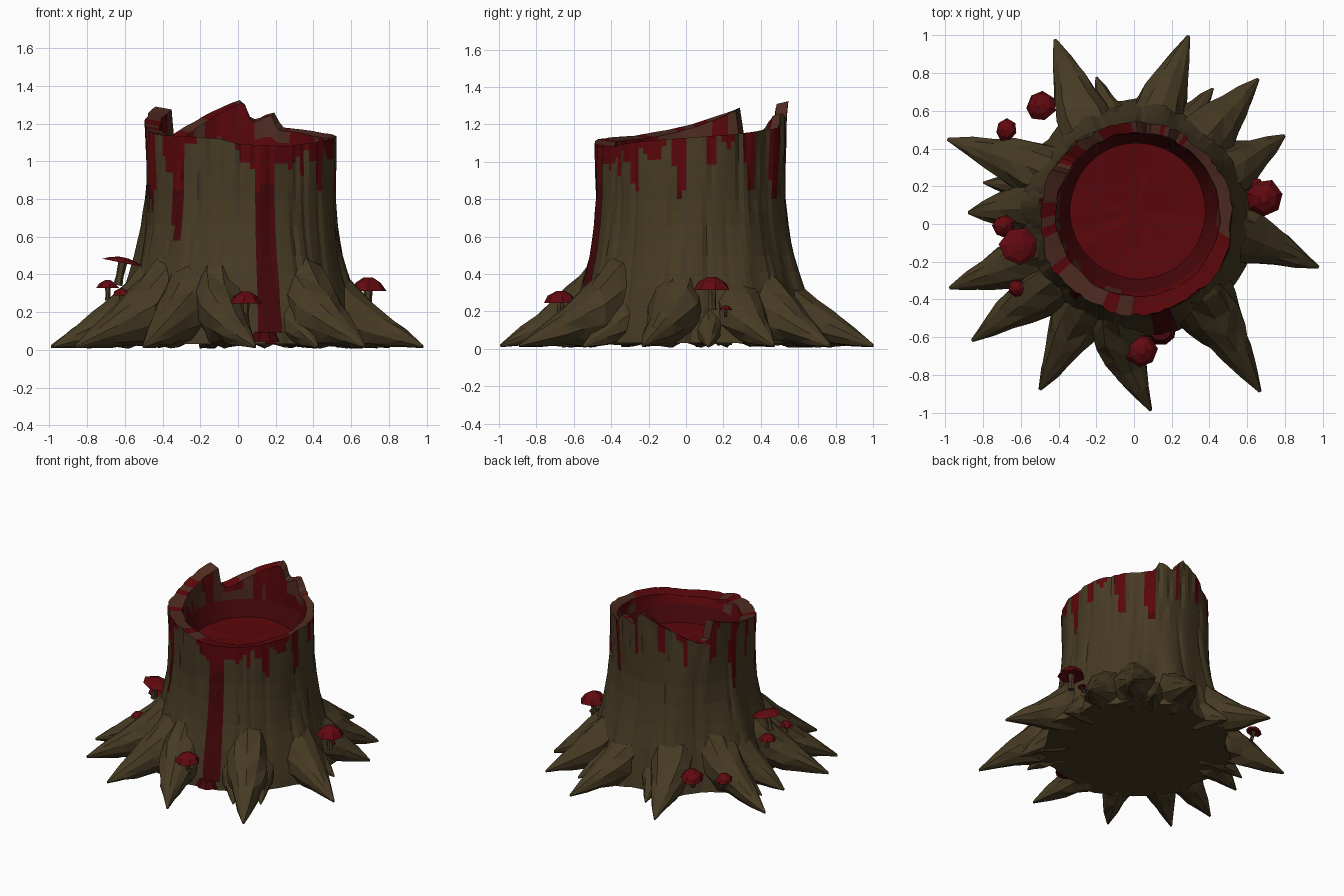
import bpy, bmesh, math, random
from mathutils import Vector, noise, Matrix

if "Cube" in bpy.data.objects:
    bpy.data.objects.remove(bpy.data.objects["Cube"])

random.seed(4)
CX, CY = 0.01, 0.03
N = 120


def mat(name, col):
    m = bpy.data.materials.new(name)
    m.diffuse_color = (*col, 1)
    m.use_nodes = True
    m.node_tree.nodes["Principled BSDF"].inputs["Base Color"].default_value = m.diffuse_color
    return m


BARK = mat("bark_brown", (0.062, 0.043, 0.017))
INNER = mat("inner_wood", (0.075, 0.024, 0.015))
RED = mat("blood_red", (0.100, 0.002, 0.003))
DARK = mat("dark_red", (0.060, 0.002, 0.003))
CAP = mat("cap_red", (0.120, 0.003, 0.005))


def make(name, bm, mats):
    bmesh.ops.recalc_face_normals(bm, faces=bm.faces)
    me = bpy.data.meshes.new(name)
    bm.to_mesh(me)
    bm.free()
    for m in mats:
        me.materials.append(m)
    ob = bpy.data.objects.new(name, me)
    bpy.context.collection.objects.link(ob)
    return ob


def lerp_table(tab, x):
    for (a, va), (b, vb) in zip(tab, tab[1:]):
        if a <= x <= b:
            return va + (vb - va) * (x - a) / (b - a)
    return tab[-1][1]


def bridge(bm, r0, r1):
    n = len(r0)
    return [bm.faces.new((r0[i], r0[(i + 1) % n], r1[(i + 1) % n], r1[i])) for i in range(n)]


# root tips and where each root leaves the trunk
ROOTS = [((-.42, .98), (-.27, .56)), ((.29, 1.0), (.12, .58)), ((.66, .77), (.40, .48)),
         ((.80, .47), (.52, .29)), ((.98, -.23), (.58, -.05)), ((.67, -.89), (.42, -.47)),
         ((.09, -.99), (-.12, -.58)), ((-.50, -.88), (-.30, -.52)), ((-.86, -.62), (-.50, -.36)),
         ((-.98, -.34), (-.57, -.20)), ((-.88, .06), (-.57, .09)), ((-.99, .45), (-.53, .30))]

# broken rim height by angle in degrees
RIM = [(-90, 1.09), (-60, 1.08), (-30, 1.11), (0, 1.13), (30, 1.15), (50, 1.17), (65, 1.18),
       (68, 1.26), (74, 1.25), (80, 1.22), (85, 1.24), (88, 1.33), (95, 1.31), (110, 1.25),
       (128, 1.17), (140, 1.12), (147, 1.15), (150, 1.29), (156, 1.27), (180, 1.20),
       (195, 1.17), (215, 1.14), (240, 1.13), (258, 1.12), (270, 1.09)]
PROFILE = [(0, .64), (.1, .625), (.2, .605), (.3, .585), (.4, .56), (.5, .54), (.65, .52),
           (.8, .508), (1.4, .515)]
# running drips: angle, half width, lowest z
DRIPS = [(-75, 6, .05), (-75, 10, .90), (-75, 16, 1.0), (230, 5, .58), (222, 6, .92),
         (-50, 3, .93), (-35, 3.5, .84), (-20, 2, 1.0), (-7, 4, .82),
         (12, 3, .97), (38, 4, .85), (62, 4.5, .78), (85, 2, 1.02), (108, 3, 1.05),
         (128, 2, .95), (150, 3, .98), (170, 3.5, .76), (188, 3, .90), (205, 4, .72)]


def ang_diff(a, b):
    return abs((a - b + 180) % 360 - 180)


def outer_radius(a, z):
    d = math.radians(a)
    c, s = math.cos(d), math.sin(d)
    r = lerp_table(PROFILE, z)
    for _, (bx, by) in ROOTS:      # buttresses above each root
        k = ang_diff(a, math.degrees(math.atan2(by - CY, bx - CX))) / 9
        r += .055 * math.exp(-k * k) * max(0, 1 - z / .65)
    r += .022 * noise.noise(Vector((c * 3, s * 3, z * 1.6)))
    r -= .012 * max(0, .2 - abs(noise.noise(Vector((c * 5, s * 5, z * .9 + 7))))) / .2
    return r


def blotch(a, z, f=5):
    d = math.radians(a)
    return noise.noise(Vector((math.cos(d) * f, math.sin(d) * f, z * 4 + 3)))


# trunk: outer wall, broken rim, inner wall and floor as one shell
angs = [-90 + 360 * i / N for i in range(N)]
LOW = [.03, .09, .16, .24, .32, .41, .5, .58, .66, .73, .8]
TOP = [.14, .28, .42, .55, .67, .78, .89, 1.0]
bm = bmesh.new()


def ring(fr, fz, ox=0, oy=0):
    out = []
    for a in angs:
        z = fz(a)
        r, d = fr(a, z), math.radians(a)
        out.append(bm.verts.new((CX + ox + r * math.cos(d), CY + oy + r * math.sin(d), z)))
    return out


def rim(a):
    return lerp_table(RIM, a)


front = lambda a: a < -20 or a > 264
outer = [ring(outer_radius, lambda a, z=z: z) for z in LOW]
outer += [ring(outer_radius, lambda a, t=t: .8 + (rim(a) - .8) * t) for t in TOP]
for r0, r1 in zip(outer, outer[1:]):
    for i, f in enumerate(bridge(bm, r0, r1)):
        a, z = angs[i] + 1.5, f.calc_center_median().z
        w = 1.2 * blotch(a, z, 9)
        wet = z > rim(a) - (.07 if front(a) else .0) + .16 * blotch(a, 0)
        for da, hw, zb in DRIPS:
            if z > zb and ang_diff(a, da) < hw * min(1, .6 + 2 * (z - zb)) + w:
                wet = True
        if wet:
            f.material_index = 3 if z < .86 else 2
bm.faces.new(outer[0])

lip = ring(lambda a, z: .435 + .015 * blotch(a, 1), lambda a: rim(a) - .015, .01, .02)
mid = ring(lambda a, z: .43, lambda a: 1.045 + (rim(a) - 1.045) * .4, .01, .02)
low = ring(lambda a, z: .42, lambda a: 1.02, .01, .03)
foot = ring(lambda a, z: .355, lambda a: .89, .01, .04)
for i, f in enumerate(bridge(bm, outer[-1], lip)):
    f.material_index = 2 if front(angs[i]) or blotch(angs[i], 2) > .05 else 1
for r0, r1, lim in ((lip, mid, .08), (mid, low, -.05)):
    for i, f in enumerate(bridge(bm, r0, r1)):
        a = angs[i]
        dry = (115 < a < 205 and blotch(a, lim, 4) < .15) or blotch(a, lim, 4) < -.25
        f.material_index = 1 if dry and not front(a) else 2
for f in bridge(bm, low, foot):
    f.material_index = 3
make("trunk", bm, [BARK, INNER, RED, DARK])

# pool filling the hollow
bm = bmesh.new()
rings = [[bm.verts.new((CX + .01 + r * math.cos(math.tau * i / 20), CY + .04 + r * math.sin(math.tau * i / 20),
          z + random.uniform(-.006, .006))) for i in range(20)] for r, z in ((.365, .9), (.2, .892))]
bridge(bm, *rings)
mid_v = bm.verts.new((CX + .01, CY + .04, .888))
for i in range(20):
    bm.faces.new((rings[1][i], rings[1][(i + 1) % 20], mid_v))
make("pool", bm, [RED])


# roots: fat tapering tubes that slope from the trunk to a point
def root(name, tip, base, size=1.0):
    tip, base = Vector(tip), Vector(base)
    c = Vector((CX, CY))
    start = c + (base - c) * .72
    bm = bmesh.new()
    rings = []
    side = Vector((-(tip - base).y, (tip - base).x)).normalized()
    #        t along, centre z, half width, half height
    spec = [(0, .30, .14, .24), (.22, .25, .15, .21), (.42, .185, .145, .165), (.58, .145, .115, .125),
            (.72, .105, .085, .088), (.86, .065, .052, .052), (1, .018, .008, .009)]
    for t, zc, w, h in spec:
        p = start * (1 - t) ** 2 + base * 2.06 * t * (1 - t) + tip * t * t
        row = []
        for k in range(10):
            an = math.tau * k / 10 + math.pi / 2
            j = 1 if t == 1 else random.uniform(.9, 1.1)
            q = p + side * math.cos(an) * w * j * size
            row.append(bm.verts.new((q.x, q.y, max(.006, (zc + math.sin(an) * h * j) * (.35 + .65 * size)))))
        rings.append(row)
    for r0, r1 in zip(rings, rings[1:]):
        bridge(bm, r0, r1)
    bm.faces.new(rings[0])
    bm.faces.new(rings[-1])
    bmesh.ops.triangulate(bm, faces=bm.faces)
    make(name, bm, [BARK])


for i, (tip, base) in enumerate(ROOTS):
    root(f"root_{i + 1}", tip, base)
for i, (tip, base) in enumerate([((-.20, .78), (-.12, .55)), ((.58, -.55), (.45, -.35)),
                                 ((.74, .12), (.55, .12)), ((-.80, .22), (-.55, .2)),
                                 ((.42, -.66), (.32, -.5)), ((.42, .72), (.27, .53))]):
    root(f"small_root_{i + 1}", tip, base, .65)


# mushrooms: faceted cap on a thin stem
def mushroom(i, x, y, z, r, lean=(0, 0), flat=1.0):
    rot = Matrix.Translation((x, y, z)) @ Matrix.Rotation(lean[0], 4, 'X') @ Matrix.Rotation(lean[1], 4, 'Y')
    for name, prof, n, m in (("cap", [(.45, -.12), (1, -.22), (.72, .22), (.25, .5)], 7, CAP),
                             ("stem", [(.24, -1.3), (.2, -.8), (.26, -.05)], 6, BARK)):
        bm = bmesh.new()
        rows = []
        for pr, pz in prof:
            rows.append([bm.verts.new((pr * r * random.uniform(.9, 1.1) * math.cos(math.tau * k / n + i),
                                       pr * r * random.uniform(.9, 1.1) * math.sin(math.tau * k / n + i),
                                       pz * r * (flat if name == "cap" else 1))) for k in range(n)])
        for r0, r1 in zip(rows, rows[1:]):
            bridge(bm, r0, r1)
        bm.faces.new(rows[0])
        bm.faces.new(rows[-1])
        bm.transform(rot)
        make(f"mushroom_{name}_{i}", bm, [m])


for i, a in enumerate([(.04, -.67, .265, .09), (.69, .14, .335, .098),
                       (-.61, -.12, .47, .10, (0, .2), .4),
                       (-.69, -.01, .34, .06), (-.50, .63, .24, .08, (-.3, -.2)),
                       (-.68, .50, .22, .06, (-.2, -.2)), (-.35, -.58, .19, .03),
                       (.65, .21, .215, .035), (-.62, -.34, .30, .05)]):
    mushroom(i + 1, *a)

# puddle where the long front drip reaches the ground
bm = bmesh.new()
bmesh.ops.create_cone(bm, cap_ends=True, segments=9, radius1=.085, radius2=.06, depth=.05,
                      matrix=Matrix.Translation((.14, -.56, .07)))
make("puddle", bm, [DARK])
